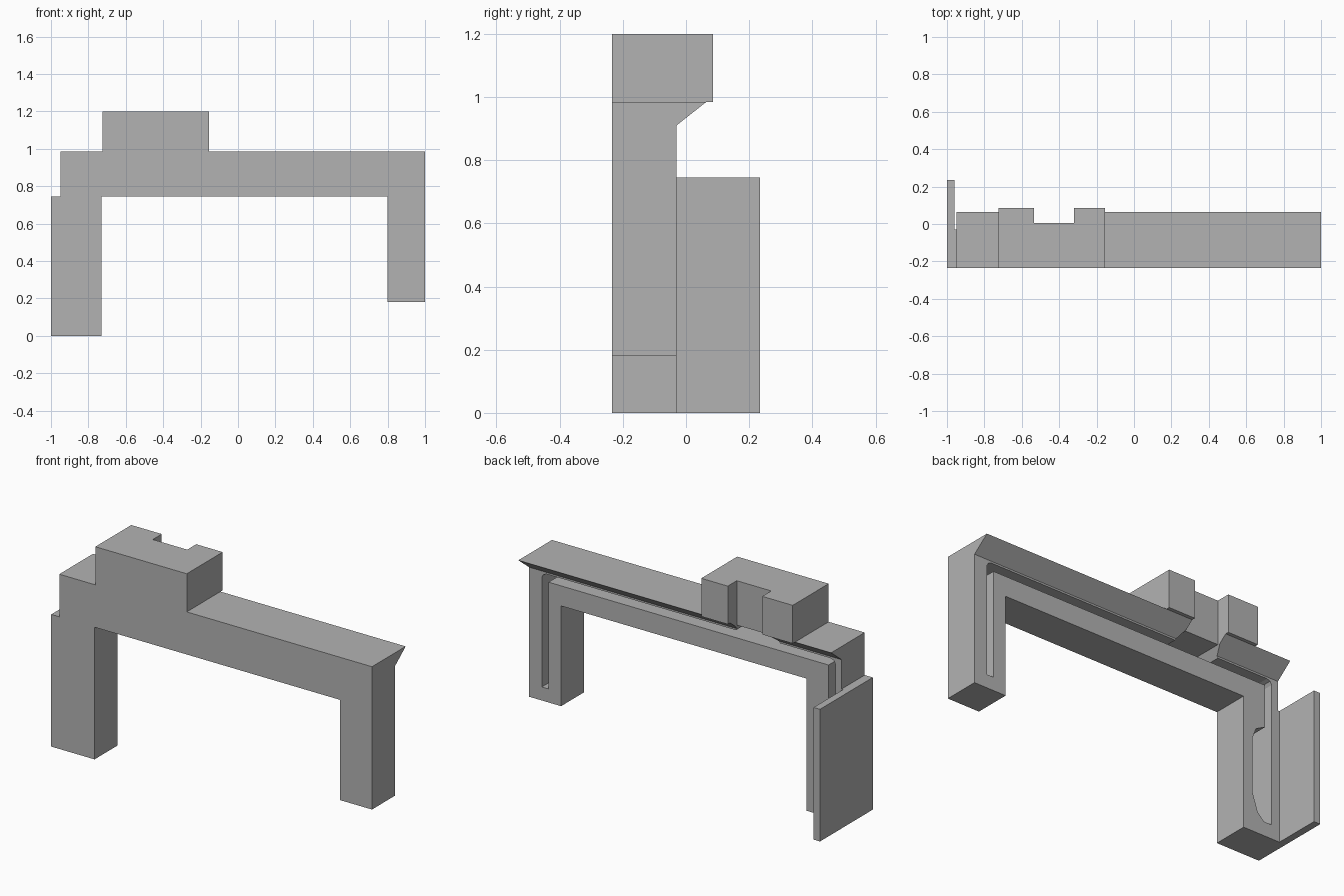
import bpy, bmesh
from mathutils import Vector

cube = bpy.data.objects.get("Cube")
if cube:
    bpy.data.objects.remove(cube, do_unlink=True)

grey = bpy.data.materials.new("plain_grey")
grey.use_nodes = True
colour = (0.45, 0.45, 0.45, 1)
grey.diffuse_color = colour
grey.node_tree.nodes["Principled BSDF"].inputs["Base Color"].default_value = colour


def prism(name, points, offset):
    """Extrude a closed 3D outline along the offset vector."""
    bm = bmesh.new()
    face = bm.faces.new([bm.verts.new(p) for p in points])
    ext = bmesh.ops.extrude_face_region(bm, geom=[face])
    moved = [v for v in ext["geom"] if isinstance(v, bmesh.types.BMVert)]
    bmesh.ops.translate(bm, verts=moved, vec=Vector(offset))
    bmesh.ops.recalc_face_normals(bm, faces=bm.faces)
    mesh = bpy.data.meshes.new(name)
    bm.to_mesh(mesh)
    bm.free()
    mesh.materials.append(grey)
    obj = bpy.data.objects.new(name, mesh)
    bpy.context.collection.objects.link(obj)
    return obj


def front_prism(name, outline, y0, y1):
    return prism(name, [(x, y0, z) for x, z in outline], (0, y1 - y0, 0))


def box(name, x0, x1, y0, y1, z0, z1):
    return front_prism(name, [(x0, z0), (x1, z0), (x1, z1), (x0, z1)], y0, y1)


def combine(target, other, operation):
    mod = target.modifiers.new(other.name, "BOOLEAN")
    mod.operation = operation
    mod.solver = "EXACT"
    mod.object = other
    bpy.context.view_layer.objects.active = target
    bpy.ops.object.modifier_apply(modifier=mod.name)
    bpy.data.objects.remove(other, do_unlink=True)


FRONT, BACK = -0.235, -0.03

# Bridge-shaped frame with two legs
frame = front_prism("bridge_frame", [
    (-1, 0), (-.73, 0), (-.73, .745), (.8, .745), (.8, .18), (1, .18),
    (1, .985), (-.95, .985), (-.95, .745), (-1, .745)], FRONT, BACK)

# Sloped ledge overhanging the back
ledge = prism("back_ledge", [(-.95, y, z) for y, z in
              [(-.2, .91), (BACK, .91), (.065, .985), (-.2, .985)]], (1.95, 0, 0))

# Raised block and side plate
block = box("top_block", -.725, -.155, FRONT, .085, .95, 1.2)
trim = box("block_trim", -.8, -.1, BACK, .2, .9, .985)
combine(block, trim, "DIFFERENCE")
plate = box("side_plate", -1, -.96, -.1, .235, 0, .745)
for part in (ledge, block, plate):
    combine(frame, part, "UNION")

# Cable channel in the back, widening to a pocket in one leg
channel = front_prism("channel", [
    (.92, .256), (.92, .875), (.91, .893), (.89, .9), (-.88, .9), (-.9, .893),
    (-.91, .875), (-.91, .08), (-.86, .08), (-.82, .12), (-.787, .22),
    (-.787, .53), (-.81, .59), (-.868, .62), (-.868, .858), (.878, .858),
    (.878, .256)], -.19, .01)

# Flared opening leading up from the channel into the block's notch
flare = front_prism("flare", [
    (-.25, .87), (-.29, .9), (-.32, .95), (-.535, .95), (-.565, .9),
    (-.605, .87)], -.19, .12)
notch = box("notch", -.535, -.32, .005, .2, .9, 1.3)
for cutter in (channel, flare, notch):
    combine(frame, cutter, "DIFFERENCE")
